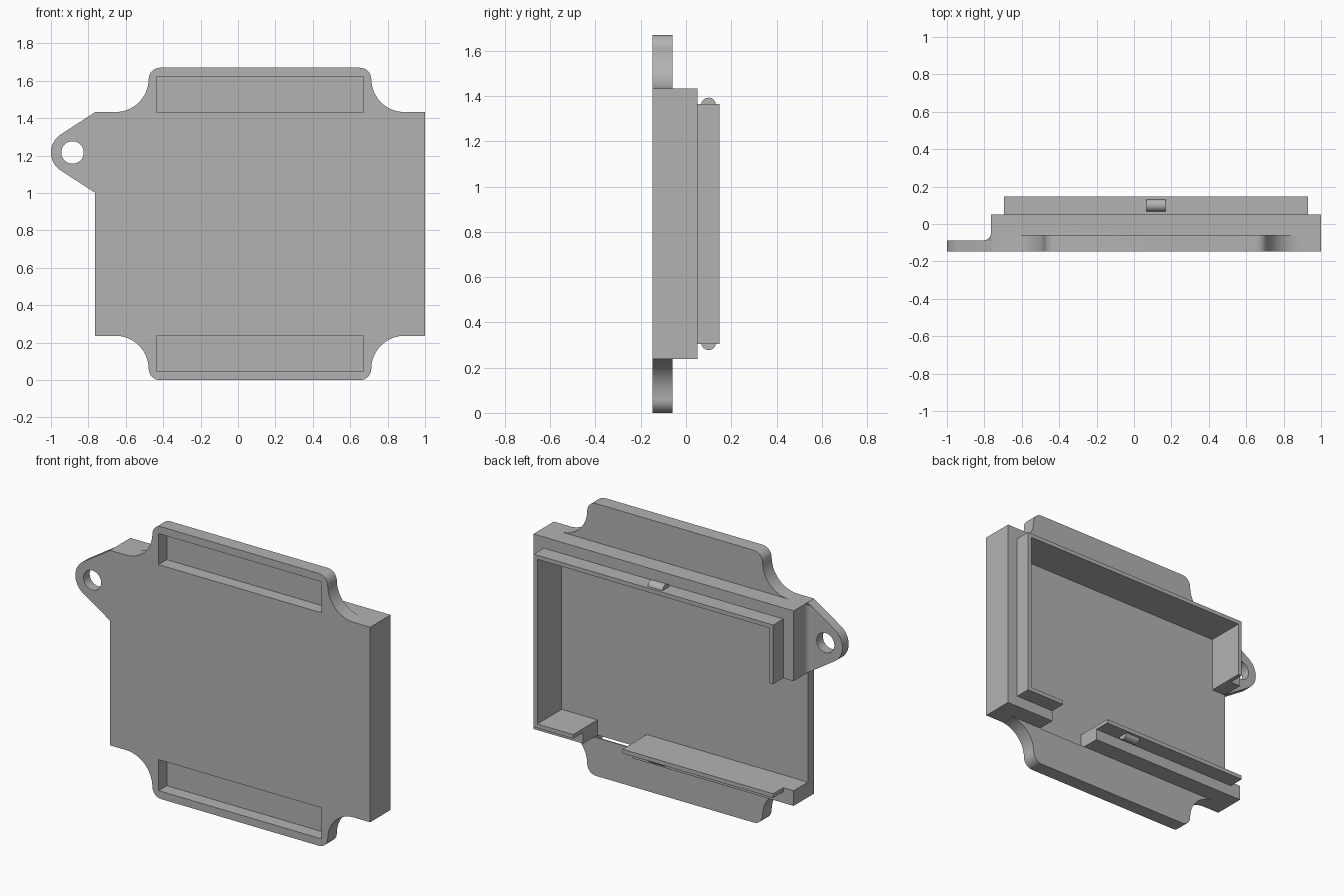
import bpy, bmesh
from math import sin, cos, pi, radians, hypot, atan2, acos
from mathutils import Vector, Matrix

cube = bpy.data.objects.get("Cube")
if cube:
    bpy.data.objects.remove(cube, do_unlink=True)

grey = bpy.data.materials.new("plain_grey")
grey.use_nodes = True
COLOUR = (0.45, 0.45, 0.45, 1)
grey.diffuse_color = COLOUR
grey.node_tree.nodes["Principled BSDF"].inputs["Base Color"].default_value = COLOUR

# Main dimensions, measured from the centre of the box
HALF_W, HALF_H = 0.8825, 0.598
FRONT, FLOOR, TAB_BACK, RIM, LIP = -0.148, -0.088, -0.06, 0.05, 0.148
CENTRE = Vector((0.1175, 0, 0.835))


def loft(name, near, far):
    """Solid between two matching loops of 3D points."""
    bm = bmesh.new()
    a = [bm.verts.new(p) for p in near]
    b = [bm.verts.new(p) for p in far]
    bm.faces.new(a)
    bm.faces.new(b[::-1])
    for i in range(len(a)):
        j = (i + 1) % len(a)
        bm.faces.new((a[j], a[i], b[i], b[j]))
    bmesh.ops.recalc_face_normals(bm, faces=bm.faces)
    mesh = bpy.data.meshes.new(name)
    bm.to_mesh(mesh)
    bm.free()
    mesh.materials.append(grey)
    obj = bpy.data.objects.new(name, mesh)
    bpy.context.collection.objects.link(obj)
    return obj


def prism(name, outline, y0, y1):
    """Extrude an x-z outline along y."""
    return loft(name, [(x, y0, z) for x, z in outline], [(x, y1, z) for x, z in outline])


def box(name, x0, x1, y0, y1, z0, z1):
    return prism(name, [(x0, z0), (x1, z0), (x1, z1), (x0, z1)], y0, y1)


def arc(cx, cy, r, start, end, n=16):
    """Points on an arc, angles in degrees."""
    angles = [radians(start + (end - start) * i / n) for i in range(n + 1)]
    return [(cx + r * cos(t), cy + r * sin(t)) for t in angles]


def combine(target, tool, operation):
    """Boolean the tool into the target and discard the tool."""
    tool.hide_render = True
    mod = target.modifiers.new(operation, 'BOOLEAN')
    mod.operation, mod.object, mod.solver = operation, tool, 'EXACT'
    bpy.context.view_layer.objects.active = target
    bpy.ops.object.modifier_apply(modifier=mod.name)
    bpy.data.objects.remove(tool, do_unlink=True)


# Shell block and the thin lip behind it
shell = box("housing_shell", -HALF_W, HALF_W, FRONT, RIM, -HALF_H, HALF_H)
combine(shell, box("lip", -0.8125, 0.8125, 0, LIP, -0.53, 0.53), 'UNION')

# Upper and lower tabs with concave shoulders and rounded corners
TAB_W, TAB_H, SHOULDER, CORNER = 0.595, 0.835, 0.178, 0.06
right = [(TAB_W + SHOULDER, HALF_H - 0.04)]
right += arc(TAB_W + SHOULDER, HALF_H + SHOULDER, SHOULDER, 270, 180)
right += arc(TAB_W - CORNER, TAB_H - CORNER, CORNER, 0, 90, 8)
half_loop = right + [(-x, z) for x, z in reversed(right)]
for side in (1, -1):
    combine(shell, prism("tab", [(x, side * z) for x, z in half_loop], FRONT, TAB_BACK), 'UNION')

# Ear: a round eye joined to the box by two tangent sides
EYE_X, EYE_Z, EYE_R = -1.0025, 0.382, 0.115
ROOT_LOW, ROOT_HIGH = 0.167, 0.597
span = hypot(HALF_W + EYE_X, ROOT_HIGH - EYE_Z)
lean = atan2(ROOT_HIGH - EYE_Z, -HALF_W - EYE_X) + acos(EYE_R / span)
lean_deg = lean * 180 / pi
outline = [(-0.84, ROOT_LOW), (-0.84, ROOT_HIGH), (-HALF_W, ROOT_HIGH)]
outline += arc(EYE_X, EYE_Z, EYE_R, lean_deg, 360 - lean_deg, 32)
outline += [(-HALF_W, ROOT_LOW)]
combine(shell, prism("ear", outline, FRONT, FLOOR), 'UNION')

# Concave fillet where the ear meets the side wall
FILLET = 0.04
profile = [(-0.85, FLOOR - 0.02), (-HALF_W - FILLET, FLOOR - 0.02)]
profile += arc(-HALF_W - FILLET, FLOOR + FILLET, FILLET, 270, 360, 10)
profile += [(-0.85, FLOOR + FILLET)]
slope = cos(lean) / -sin(lean)


def inset(x):
    return max(0, -HALF_W - x) * slope + 0.001


combine(shell, loft("ear_fillet",
                    [(x, y, ROOT_LOW + inset(x)) for x, y in profile],
                    [(x, y, ROOT_HIGH - inset(x)) for x, y in profile]), 'UNION')

# Rounded snap catches on the upper and lower lip
for side in (1, -1):
    ring = arc(0.1, side * 0.525, 0.033, 0, 337.5, 15)
    combine(shell, loft("snap_catch", [(-0.05, y, z) for y, z in ring],
                        [(0.05, y, z) for y, z in ring]), 'UNION')

# Hollow interior, side opening and notch in the lower wall
IN_W, IN_H = 0.7875, 0.505
combine(shell, box("cavity", -IN_W, IN_W, FLOOR, 0.3, -IN_H, IN_H), 'DIFFERENCE')
combine(shell, box("side_opening", -1.2, -0.7, FLOOR, 0.3, -IN_H, ROOT_LOW), 'DIFFERENCE')
combine(shell, box("lower_notch", 0.21, 0.545, FLOOR, 0.3, -HALF_H - 0.002, -0.4), 'DIFFERENCE')

# Shallow pockets in the front of both tabs
for side in (1, -1):
    z0, z1 = sorted((side * HALF_H, side * 0.788))
    combine(shell, box("pocket", -0.5525, 0.5525, -0.3, -0.068, z0, z1), 'DIFFERENCE')

# Round hole through the ear
combine(shell, prism("ear_hole", arc(EYE_X, EYE_Z, 0.06, 0, 348.75, 31), -0.3, 0), 'DIFFERENCE')

# Place on the ground and shade
shell.data.transform(Matrix.Translation(CENTRE))
bpy.ops.object.select_all(action='DESELECT')
shell.select_set(True)
bpy.context.view_layer.objects.active = shell
bpy.ops.object.shade_smooth_by_angle(angle=radians(30))
